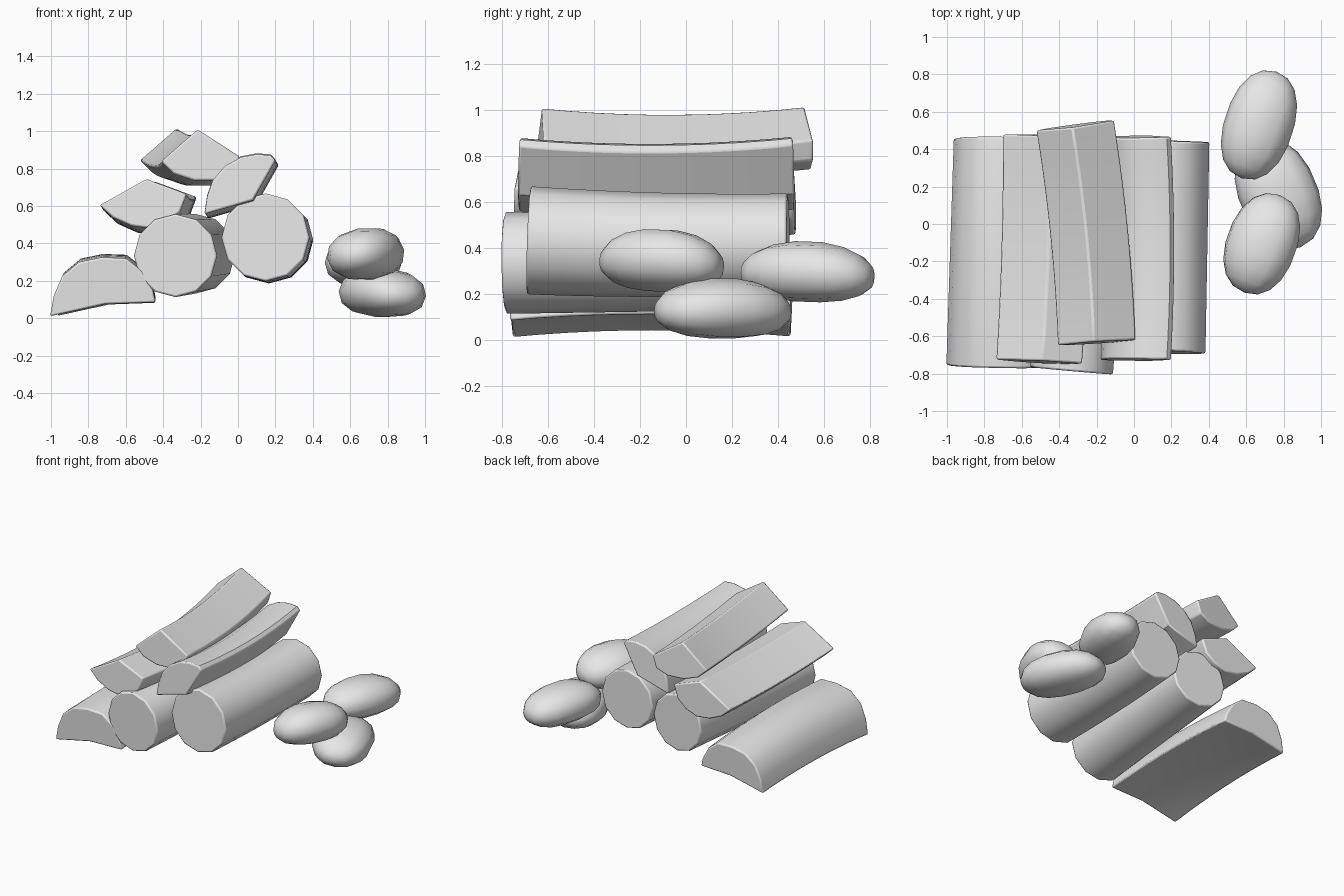
import bpy, bmesh, math
from mathutils import Vector, Matrix

cube = bpy.data.objects.get("Cube")
if cube:
    bpy.data.objects.remove(cube, do_unlink=True)

grey = bpy.data.materials.new("plain grey")
grey.use_nodes = True
colour = (0.8, 0.8, 0.8, 1)
grey.diffuse_color = colour
grey.node_tree.nodes["Principled BSDF"].inputs["Base Color"].default_value = colour


def finish(name, bm):
    bmesh.ops.recalc_face_normals(bm, faces=bm.faces)
    mesh = bpy.data.meshes.new(name)
    bm.to_mesh(mesh)
    bm.free()
    mesh.materials.append(grey)
    obj = bpy.data.objects.new(name, mesh)
    bpy.context.collection.objects.link(obj)
    bpy.ops.object.select_all(action='DESELECT')
    obj.select_set(True)
    bpy.context.view_layer.objects.active = obj
    bpy.ops.object.shade_smooth_by_angle(angle=math.radians(40))
    return obj


def timber(name, profile, y0, y1, shift, bow, taper=1.0, steps=10):
    """Sweep an (x, z) profile from front to back along a gently bowed path."""
    bm = bmesh.new()
    length = y1 - y0
    centre = sum((Vector(p) for p in profile), Vector((0, 0))) / len(profile)
    shift, bow = Vector(shift), Vector(bow)
    rings = []
    for i in range(steps + 1):
        t = i / steps
        mid = centre + shift * t + bow * 4 * t * (1 - t)
        slope = (shift + bow * 2 * (1 - 2 * t)) / length
        ring = []
        for p in profile:
            d = (Vector(p) - centre) * (1 + (taper - 1) * t)
            ring.append(bm.verts.new((mid.x + d.x, y0 + length * t - slope.dot(d), mid.y + d.y)))
        rings.append(ring)
    n = len(profile)
    for a, b in zip(rings, rings[1:]):
        for k in range(n):
            bm.faces.new((a[k], a[(k + 1) % n], b[(k + 1) % n], b[k]))
    bm.faces.new(rings[0])
    bm.faces.new(rings[-1])
    obj = finish(name, bm)
    bevel = obj.modifiers.new("soft_edges", 'BEVEL')
    bevel.width = 0.01
    bevel.segments = 2
    bevel.limit_method = 'ANGLE'
    bevel.angle_limit = math.radians(45)


def circle(x, z, r, n=12):
    return [(x + r * math.cos(math.tau * k / n), z + r * math.sin(math.tau * k / n)) for k in range(n)]


def stone(name, centre, size, yaw, pitch, roll):
    """Blunt smooth pebble, drooping at the ends and narrower at the front."""
    bm = bmesh.new()
    bmesh.ops.create_uvsphere(bm, u_segments=12, v_segments=9, radius=1,
                              matrix=Matrix.Rotation(math.pi / 2, 4, 'X'))
    turn = (Matrix.Rotation(math.radians(yaw), 4, 'Z') @ Matrix.Rotation(math.radians(pitch), 4, 'X')
            @ Matrix.Rotation(math.radians(roll), 4, 'Y'))
    for v in bm.verts:
        x, y, z = (math.copysign(abs(c) ** 0.9, c) for c in v.co)
        z -= 0.12 * (y * y - 0.3)
        v.co = Vector(centre) + turn @ Vector((x * size[0], y * size[1], z * size[2]))
    finish(name, bm)


# Whole logs
timber("middle_log", circle(-0.335, 0.335, 0.222), -0.785, 0.43, (0.108, 0.01), (0, 0), 0.96)
timber("right_log", circle(0.147, 0.433, 0.235), -0.685, 0.445, (0.037, -0.015), (0, -0.012), 0.93)

# Half log lying on the ground
timber("half_log", [(-1.005, 0.01), (-0.985, 0.12), (-0.94, 0.225), (-0.85, 0.3), (-0.73, 0.325),
                    (-0.6, 0.32), (-0.51, 0.25), (-0.455, 0.15), (-0.44, 0.085), (-0.71, 0.075)],
       -0.765, 0.46, (0.02, -0.01), (0, 0.028), 0.93)

# Split wedges stacked on top
timber("left_wedge", [(-0.49, 0.745), (-0.74, 0.605), (-0.67, 0.54), (-0.57, 0.495),
                      (-0.47, 0.482), (-0.38, 0.512), (-0.31, 0.57), (-0.275, 0.665)],
       -0.74, 0.475, (0.045, -0.02), (0.01, -0.025), 1.04)
timber("top_wedge", [(-0.215, 1.01), (-0.41, 0.84), (-0.345, 0.775), (-0.235, 0.738),
                     (-0.11, 0.738), (-0.02, 0.775), (0.01, 0.865)],
       -0.635, 0.53, (-0.115, 0.005), (0.018, -0.03))
timber("right_wedge", [(-0.18, 0.558), (0.08, 0.632), (0.2, 0.845), (0.175, 0.872), (0.1, 0.878),
                       (0.015, 0.862), (-0.07, 0.815), (-0.135, 0.74), (-0.165, 0.655)],
       -0.725, 0.465, (0.0, 0.005), (0.018, -0.028))

# Pebbles beside the stack
stone("lower_stone", (0.772, 0.16, 0.132), (0.21, 0.308, 0.132), 23, 0, 4)
stone("front_stone", (0.683, -0.105, 0.34), (0.19, 0.278, 0.138), -20, -2, -10)
stone("back_stone", (0.668, 0.53, 0.292), (0.185, 0.3, 0.133), -18, -2, 0)
